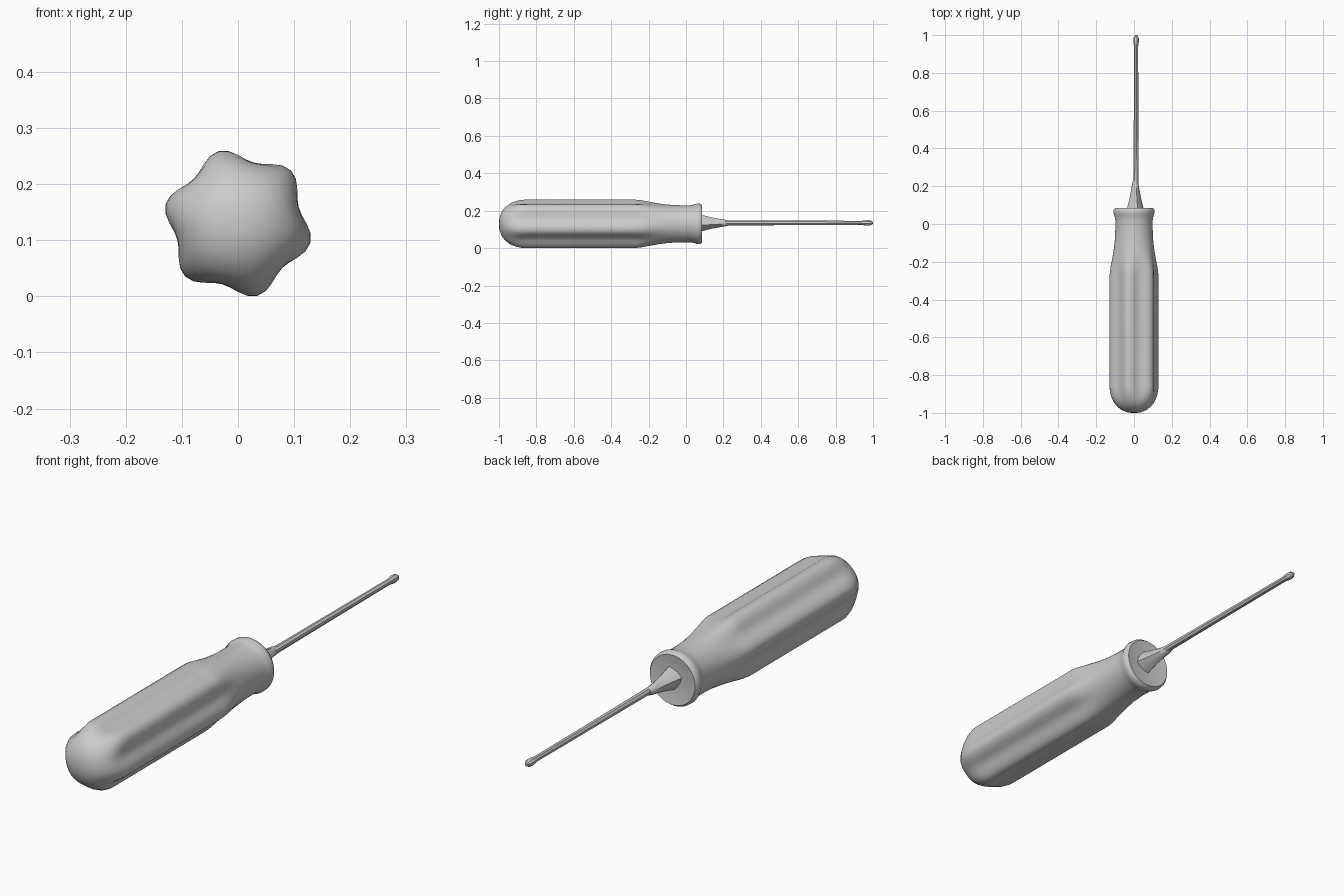
import bpy, bmesh, math

cube = bpy.data.objects.get("Cube")
if cube:
    bpy.data.objects.remove(cube, do_unlink=True)


def make_material(name, rgb):
    mat = bpy.data.materials.new(name)
    mat.use_nodes = True
    colour = (*rgb, 1.0)
    mat.diffuse_color = colour
    mat.node_tree.nodes["Principled BSDF"].inputs["Base Color"].default_value = colour
    return mat


GREY = make_material("plain grey", (0.6, 0.6, 0.6))
PHASE = math.radians(-15)


def loft(name, stations, sides, lobes, centre, angle):
    """Skin rings along y; each station is (y, radius, lobe depth)."""
    bm = bmesh.new()
    rings = []
    for y, radius, depth in stations:
        ring = []
        for i in range(sides):
            a = 2 * math.pi * i / sides + PHASE
            r = radius + depth * math.cos(lobes * (a - PHASE))
            ring.append(bm.verts.new((centre[0] + r * math.cos(a), y,
                                      centre[1] + r * math.sin(a))))
        rings.append(ring)
    for a, b in zip(rings, rings[1:]):
        for i in range(sides):
            j = (i + 1) % sides
            bm.faces.new((a[i], a[j], b[j], b[i]))
    bm.faces.new(rings[0])
    bm.faces.new(rings[-1])
    bmesh.ops.recalc_face_normals(bm, faces=bm.faces)
    mesh = bpy.data.meshes.new(name)
    bm.to_mesh(mesh)
    bm.free()
    mesh.materials.append(GREY)
    obj = bpy.data.objects.new(name, mesh)
    bpy.context.collection.objects.link(obj)
    bpy.ops.object.select_all(action="DESELECT")
    obj.select_set(True)
    bpy.context.view_layer.objects.active = obj
    bpy.ops.object.shade_smooth_by_angle(angle=math.radians(angle))
    return obj


# Six-lobed grip: domed butt, straight body, waisted neck, flared collar
loft("handle", [
    (-1.0, 0.012, 0), (-0.997, 0.035, 0), (-0.985, 0.066, 0),
    (-0.965, 0.091, 0.001), (-0.94, 0.108, 0.003), (-0.91, 0.118, 0.007),
    (-0.88, 0.122, 0.0105), (-0.85, 0.122, 0.0115), (-0.27, 0.122, 0.0115),
    (-0.24, 0.121, 0.009), (-0.20, 0.116, 0.005), (-0.15, 0.109, 0.002),
    (-0.09, 0.102, 0), (-0.03, 0.099, 0), (0.02, 0.099, 0),
    (0.045, 0.103, 0), (0.06, 0.109, 0), (0.075, 0.108, 0),
    (0.086, 0.100, 0), (0.084, 0.088, 0), (0.078, 0.03, 0),
], 48, 6, (0, 0.13), 50)

# Fluted ferrule where the blade enters the handle
loft("ferrule", [
    (0.07, 0.042, 0.005), (0.10, 0.036, 0.005), (0.13, 0.029, 0.004),
    (0.18, 0.021, 0.002), (0.21, 0.018, 0), (0.23, 0.013, 0),
], 12, 4, (0.007, 0.134), 35)

# Slim shaft with a slightly swollen, blunt tip
loft("shaft", [
    (0.19, 0.0145, 0), (0.60, 0.0125, 0), (0.94, 0.0115, 0),
    (0.965, 0.0155, 0), (0.985, 0.0145, 0), (1.0, 0.005, 0),
], 8, 4, (0.011, 0.135), 35)
